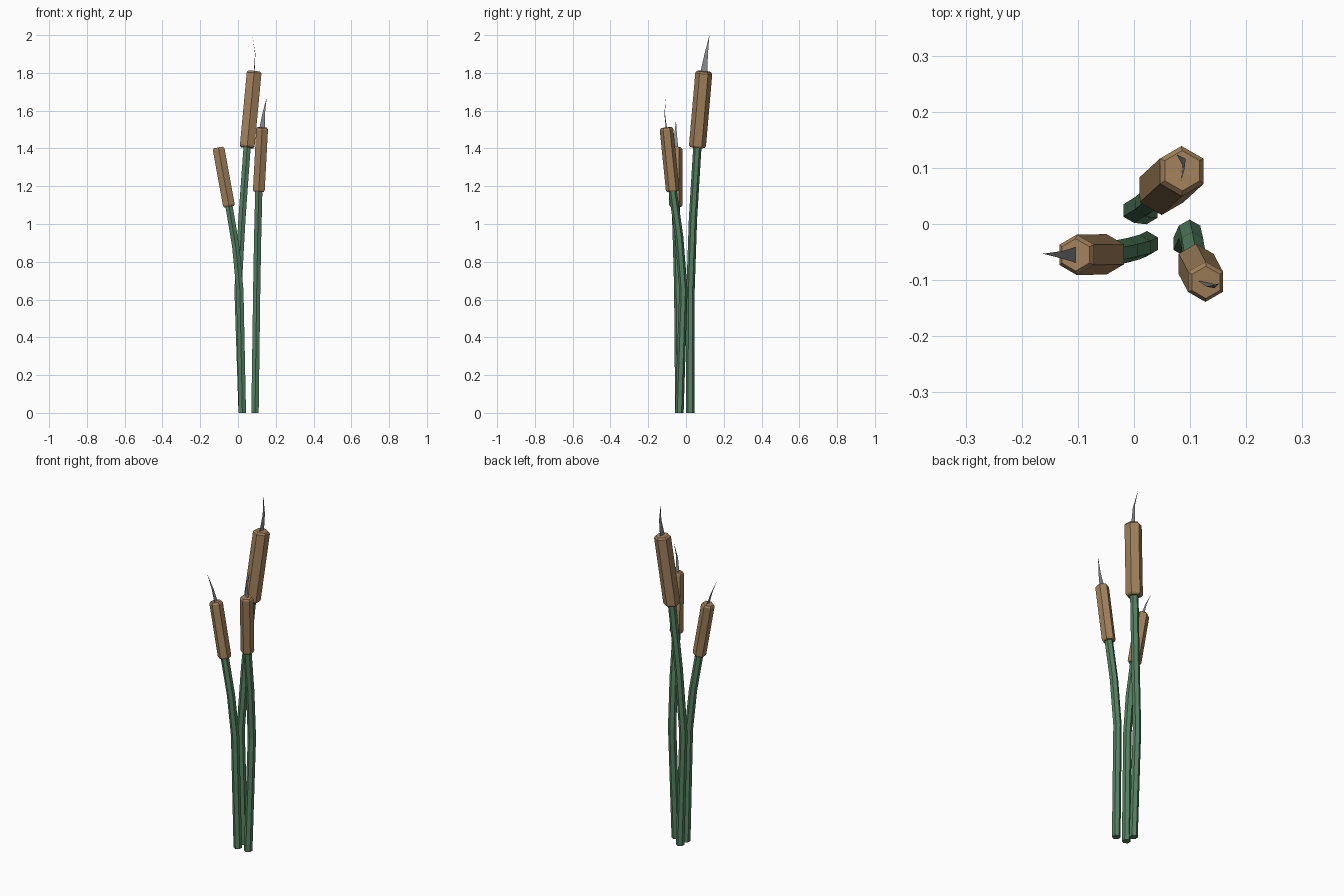
import bpy, bmesh
from mathutils import Vector

if "Cube" in bpy.data.objects:
    bpy.data.objects.remove(bpy.data.objects["Cube"])


def material(name, rgb):
    m = bpy.data.materials.new(name)
    m.diffuse_color = (*rgb, 1)
    m.use_nodes = True
    m.node_tree.nodes["Principled BSDF"].inputs["Base Color"].default_value = m.diffuse_color
    return m


GREEN = material("stem green", (0.09, 0.225, 0.12))
BROWN = material("head brown", (0.36, 0.22, 0.105))
GREY = material("tip grey", (0.25, 0.26, 0.28))


def finish(name, bm, mat):
    me = bpy.data.meshes.new(name)
    bm.to_mesh(me)
    bm.free()
    me.materials.append(mat)
    ob = bpy.data.objects.new(name, me)
    bpy.context.collection.objects.link(ob)
    return ob


def sweep(name, points, radii, mat, first_dir=None):
    """Six-sided tube along points, corners towards +y and -y."""
    import math
    pts = [Vector(p) for p in points]
    bm = bmesh.new()
    rings = []
    for i, p in enumerate(pts):
        d = (pts[min(i + 1, len(pts) - 1)] - pts[max(i - 1, 0)]).normalized()
        if i == 0 and first_dir:
            d = Vector(first_dir)
        u = Vector((0, 1, 0))
        u = (u - d * u.dot(d)).normalized()
        v = d.cross(u)
        rings.append([bm.verts.new(p + radii[i] * (u * math.cos(k * math.pi / 3)
                      + v * math.sin(k * math.pi / 3))) for k in range(6)])
    for a, b in zip(rings, rings[1:]):
        for k in range(6):
            j = (k + 1) % 6
            bm.faces.new((a[k], a[j], b[j], b[k]))
    bm.faces.new(rings[0][::-1])
    bm.faces.new(rings[-1])
    bmesh.ops.recalc_face_normals(bm, faces=bm.faces)
    return finish(name, bm, mat)


def head(name, bottom, top, r):
    """Brown seed head with chamfered ends."""
    a, b = Vector(bottom), Vector(top)
    d = (b - a).normalized() * 0.01
    sweep(name, (a, a + d, b - d, b), (r * 0.85, r, r, r * 0.8), BROWN)


def blade(name, base, mid, tip, across):
    """Thin bent pointed tip."""
    w = Vector(across)
    bm = bmesh.new()
    a, b = (bm.verts.new(Vector(base) + s * w) for s in (-1, 1))
    c, d = (bm.verts.new(Vector(mid) + s * w * 0.5) for s in (1, -1))
    e = bm.verts.new(tip)
    bm.faces.new((a, b, c, d))
    bm.faces.new((d, c, e))
    finish(name, bm, GREY)


# name, stem path, head top, head radius, blade (mid, tip, half width)
reeds = [
    ("tall", [(0.022, 0.022, 0), (0.0, 0.024, 0.65), (0.021, 0.037, 1.03), (0.048, 0.06, 1.405)],
     (0.086, 0.095, 1.808), 0.045,
     (0.091, 0.107, 1.9), (0.076, 0.124, 2.0), (0.002, 0.018, 0)),
    ("left", [(0.023, -0.035, 0), (0.01, -0.041, 0.65), (-0.012, -0.047, 0.88), (-0.047, -0.054, 1.092)],
     (-0.104, -0.055, 1.405), 0.036,
     (-0.127, -0.055, 1.475), (-0.162, -0.053, 1.55), (0, 0.014, 0)),
    ("right", [(0.09, -0.035, 0), (0.099, -0.014, 0.65), (0.104, -0.036, 0.93), (0.11, -0.07, 1.172)],
     (0.128, -0.104, 1.51), 0.036,
     (0.136, -0.113, 1.585), (0.152, -0.106, 1.67), (0.014, -0.003, 0)),
]
for name, path, top, r, mid, tip, across in reeds:
    sweep(name + "_stem", path, [0.0225, 0.022, 0.022, 0.022], GREEN, (0, 0, 1))
    head(name + "_head", path[-1], top, r)
    blade(name + "_tip", top, mid, tip, across)
